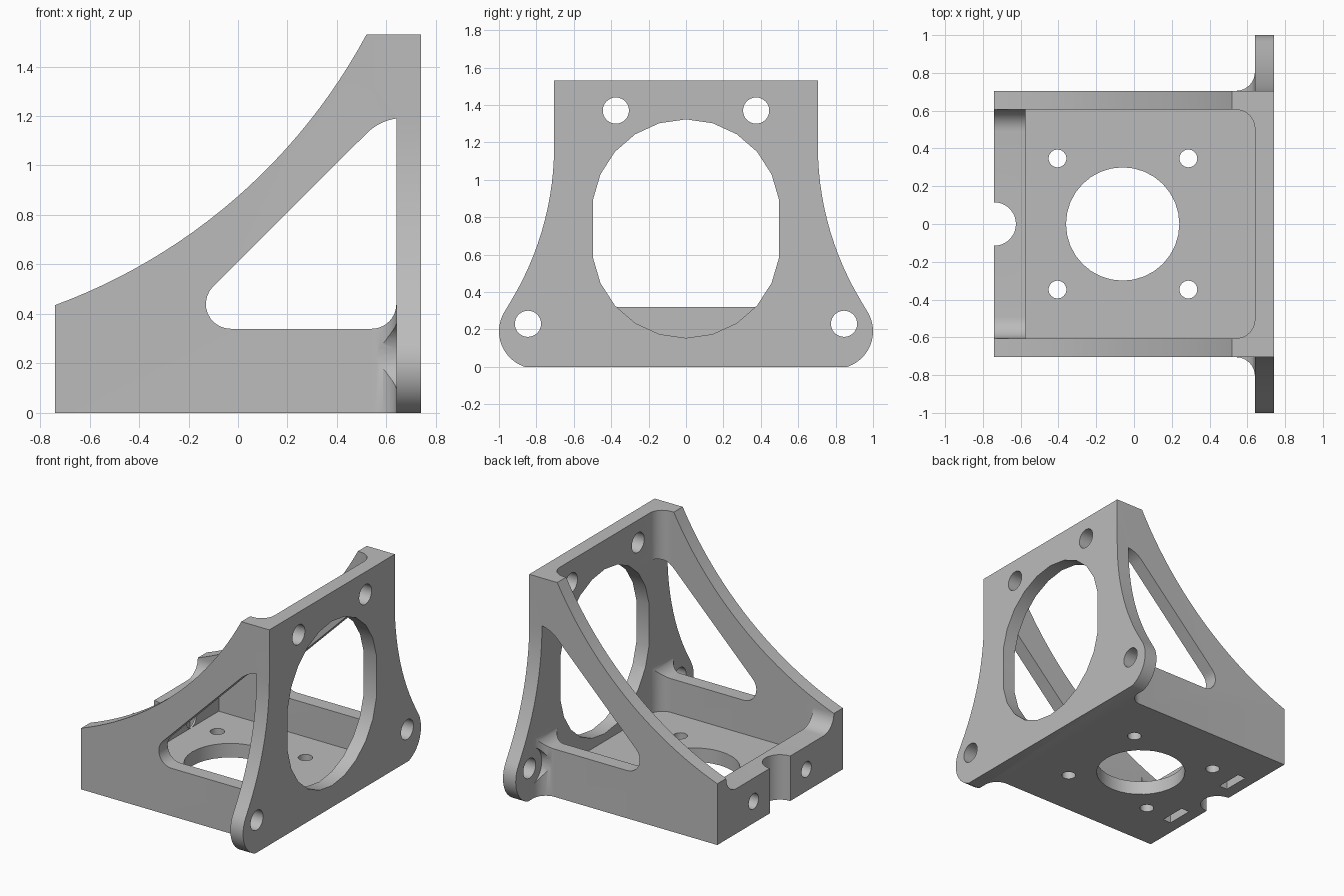
import bpy, bmesh, math

cube = bpy.data.objects.get("Cube")
if cube:
    bpy.data.objects.remove(cube, do_unlink=True)

HALF = 0.705    # outer half width of the side walls
INNER = 0.605   # inner half width of the side walls
PLATE = 0.64    # inner face of the upright plate
END = 0.74      # half length


def arc(cx, cy, r, a0, a1, n=10):
    angles = [math.radians(a0 + (a1 - a0) * i / n) for i in range(n + 1)]
    return [(cx + r * math.cos(a), cy + r * math.sin(a)) for a in angles]


def circle(cx, cy, r, n=32):
    return arc(cx, cy, r, 0, 360, n)[:-1]


def mirrored(half, axis):
    """Close a half outline by mirroring its points across one axis."""
    flip = [(-u, v) if axis == 0 else (u, -v) for u, v in reversed(half)]
    return half + flip


def prism(name, points, axis, lo, hi):
    """Extrude a 2D outline along x (points are y, z), y (x, z) or z (x, y)."""
    place = {"x": lambda u, v, w: (w, u, v),
             "y": lambda u, v, w: (u, w, v),
             "z": lambda u, v, w: (u, v, w)}[axis]
    bm = bmesh.new()
    bottom = [bm.verts.new(place(u, v, lo)) for u, v in points]
    top = [bm.verts.new(place(u, v, hi)) for u, v in points]
    bm.faces.new(bottom)
    bm.faces.new(top)
    for i in range(len(points)):
        j = (i + 1) % len(points)
        bm.faces.new((bottom[i], bottom[j], top[j], top[i]))
    bmesh.ops.recalc_face_normals(bm, faces=bm.faces)
    mesh = bpy.data.meshes.new(name)
    bm.to_mesh(mesh)
    bm.free()
    obj = bpy.data.objects.new(name, mesh)
    bpy.context.collection.objects.link(obj)
    return obj


def combine(target, tool, operation="DIFFERENCE"):
    tool.hide_render = True
    mod = target.modifiers.new(tool.name, "BOOLEAN")
    mod.operation = operation
    mod.solver = "EXACT"
    mod.object = tool
    bpy.context.view_layer.objects.active = target
    bpy.ops.object.modifier_apply(modifier=mod.name)
    bpy.data.objects.remove(tool, do_unlink=True)


# Bracket block: plan outline with filleted ears
plan = ([(-END, -HALF)] + arc(0.54, -HALF - 0.1, 0.1, 90, 0)
        + [(PLATE, -1.1), (END, -1.1)])
bracket = prism("motor_bracket", mirrored(plan, 1), "z", 0, 2)

# Upright plate outline: rounded feet and waisted sides
flange = (arc(0.8, 0.19, 0.2, -77, 33.3, 16)
          + arc(2.305, 1.18, 1.6, 213.3, 180, 14)[1:] + [(HALF, 1.8)])
combine(bracket, prism("plate_outline", mirrored(flange, 0), "x", -1, 1), "INTERSECT")

# Side outline: sweeping curve from the low end to the plate top
side = ([(0.9, -0.1), (0.9, 1.53)] + arc(-1.5525, 2.6427, 2.352, -28.23, -69.8, 24)
        + [(-0.9, 0.375), (-0.9, -0.1)])
combine(bracket, prism("side_outline", side, "y", -2, 2), "INTERSECT")

# Inner cavity above the floor
cavity = [(-0.575, -INNER)] + arc(0.54, -0.505, 0.1, -90, 0)
combine(bracket, prism("cavity", mirrored(cavity, 1), "z", 0.1, 3))

# Lowered end wall with filleted corners
saddle = [(-INNER, 2)] + arc(-0.49, 0.435, 0.115, 180, 270)
combine(bracket, prism("end_wall_saddle", mirrored(saddle, 0), "x", -1, -0.5))

# Triangular windows in both side walls
window = (arc(0.54, 0.44, 0.1, -90, 0) + arc(0.67, 0.98, 0.212, 98.1, 135)
          + arc(-0.03, 0.44, 0.1, 135, 270))
combine(bracket, prism("side_window", window, "y", -2, 2))

# Large rounded opening in the plate
opening = arc(0, 0.82, 0.503, 8.2, 171.8, 10) + arc(0, 0.657, 0.503, 188.2, 351.8, 10)
combine(bracket, prism("plate_opening", opening, "x", 0.5, 1))

# Floor opening and cable notch
combine(bracket, prism("floor_opening", circle(-0.06, 0, 0.3), "z", -0.1, 0.2))
combine(bracket, prism("cable_notch", circle(-END, 0, 0.115), "z", -0.1, 1))

# Paired screw holes, head clearances and nut slots
for s in (-1, 1):
    combine(bracket, prism("foot_clearance", circle(s * 0.845, 0.23, 0.138), "x", 0.3, PLATE))
    combine(bracket, prism("foot_hole", circle(s * 0.845, 0.23, 0.07), "x", 0.5, 1))
    combine(bracket, prism("top_hole", circle(s * 0.375, 1.37, 0.07), "x", 0.5, 1))
    combine(bracket, prism("end_hole", circle(s * 0.297, 0.155, 0.055), "x", -1, -0.4))
    slot = [(-0.655, s * 0.2), (-0.59, s * 0.2), (-0.59, s * 0.395), (-0.655, s * 0.395)]
    combine(bracket, prism("nut_slot", slot, "z", -0.1, 0.24))
    for x in (-0.405, 0.288):
        combine(bracket, prism("floor_hole", circle(x, s * 0.347, 0.047), "z", -0.1, 0.2))

# Plain grey finish
grey = bpy.data.materials.new("plain_grey")
grey.use_nodes = True
colour = (0.5, 0.5, 0.5, 1)
grey.diffuse_color = colour
grey.node_tree.nodes["Principled BSDF"].inputs["Base Color"].default_value = colour
bracket.data.materials.clear()
bracket.data.materials.append(grey)
for face in bracket.data.polygons:
    face.material_index = 0

bpy.ops.object.select_all(action="DESELECT")
bracket.select_set(True)
bpy.context.view_layer.objects.active = bracket
bpy.ops.object.shade_smooth_by_angle(angle=math.radians(30))
